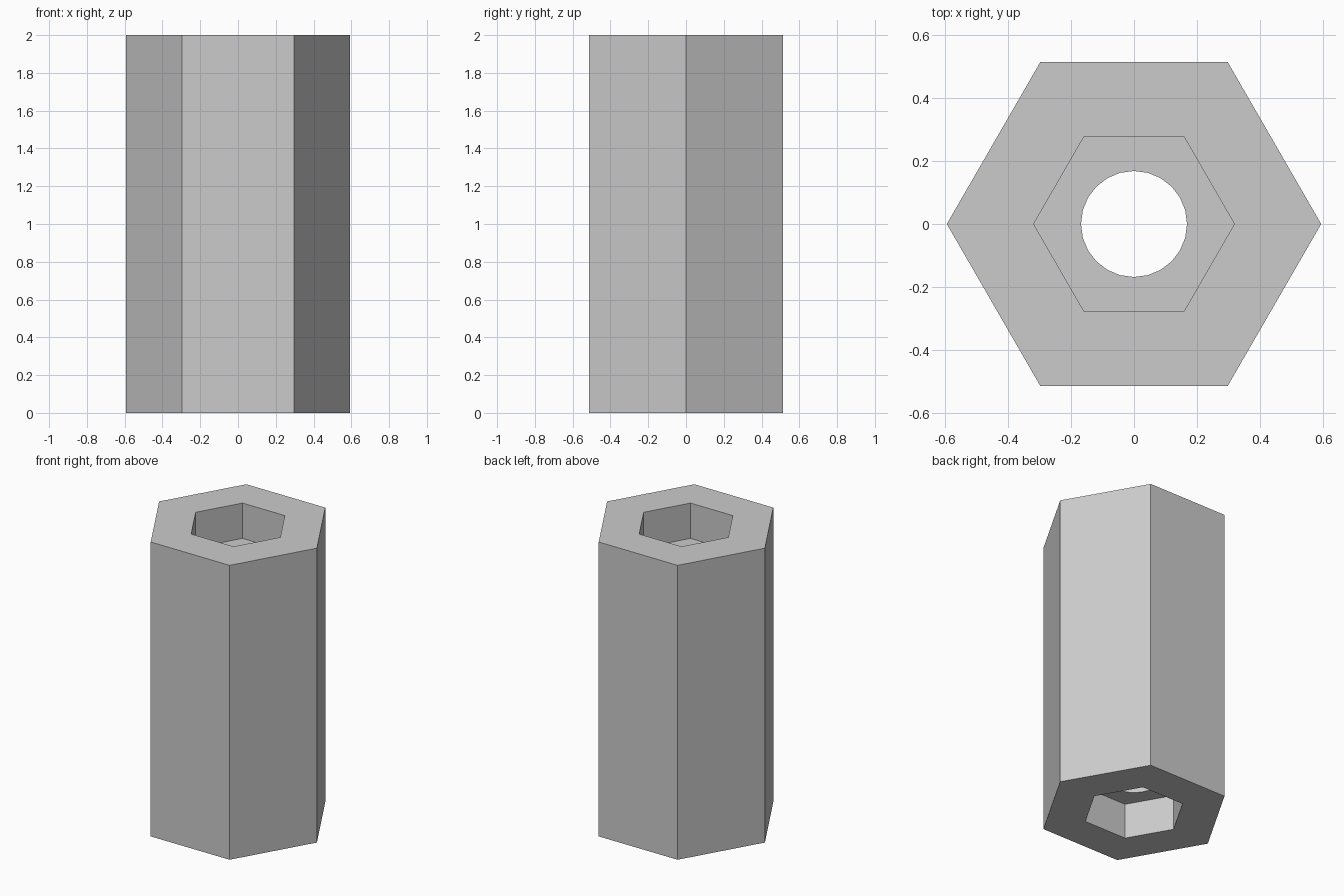
import bpy
import bmesh
from math import cos, sin, tau

cube = bpy.data.objects.get("Cube")
if cube:
    bpy.data.objects.remove(cube, do_unlink=True)

HEIGHT = 2.0
OUTER, SOCKET, BORE = 0.593, 0.318, 0.168
DEPTH = 0.24
SIDES, PER_SIDE = 6, 4

grey = bpy.data.materials.new("plain grey")
grey.use_nodes = True
colour = (0.6, 0.6, 0.6, 1)
grey.diffuse_color = colour
grey.node_tree.nodes["Principled BSDF"].inputs["Base Color"].default_value = colour

bm = bmesh.new()


def ring(radius, z, count):
    return [bm.verts.new((radius * cos(tau * i / count), radius * sin(tau * i / count), z))
            for i in range(count)]


def bridge(a, b):
    n = len(a)
    for i in range(n):
        j = (i + 1) % n
        bm.faces.new((a[i], a[j], b[j], b[i]))


def socket_floor(hexagon, circle):
    # Fan each corner to its arc, then close the gap along each side
    n = len(circle)
    half = PER_SIDE // 2
    for k in range(n):
        corner = hexagon[((k + half) // PER_SIDE) % SIDES]
        bm.faces.new((corner, circle[k], circle[(k + 1) % n]))
    for i in range(SIDES):
        bm.faces.new((hexagon[i], hexagon[(i + 1) % SIDES], circle[i * PER_SIDE + half]))


# Each end: outer edge, rim, hexagonal socket wall and its floor
outers, bores = [], []
for end, floor in ((0, DEPTH), (HEIGHT, HEIGHT - DEPTH)):
    outer = ring(OUTER, end, SIDES)
    mouth = ring(SOCKET, end, SIDES)
    base = ring(SOCKET, floor, SIDES)
    bore = ring(BORE, floor, SIDES * PER_SIDE)
    bridge(outer, mouth)
    bridge(mouth, base)
    socket_floor(base, bore)
    outers.append(outer)
    bores.append(bore)

# Outer walls and round through hole
bridge(*outers)
bridge(*bores)
bmesh.ops.recalc_face_normals(bm, faces=bm.faces[:])

mesh = bpy.data.meshes.new("hex_sleeve")
bm.to_mesh(mesh)
bm.free()
mesh.materials.append(grey)
sleeve = bpy.data.objects.new("hex_sleeve", mesh)
bpy.context.collection.objects.link(sleeve)
